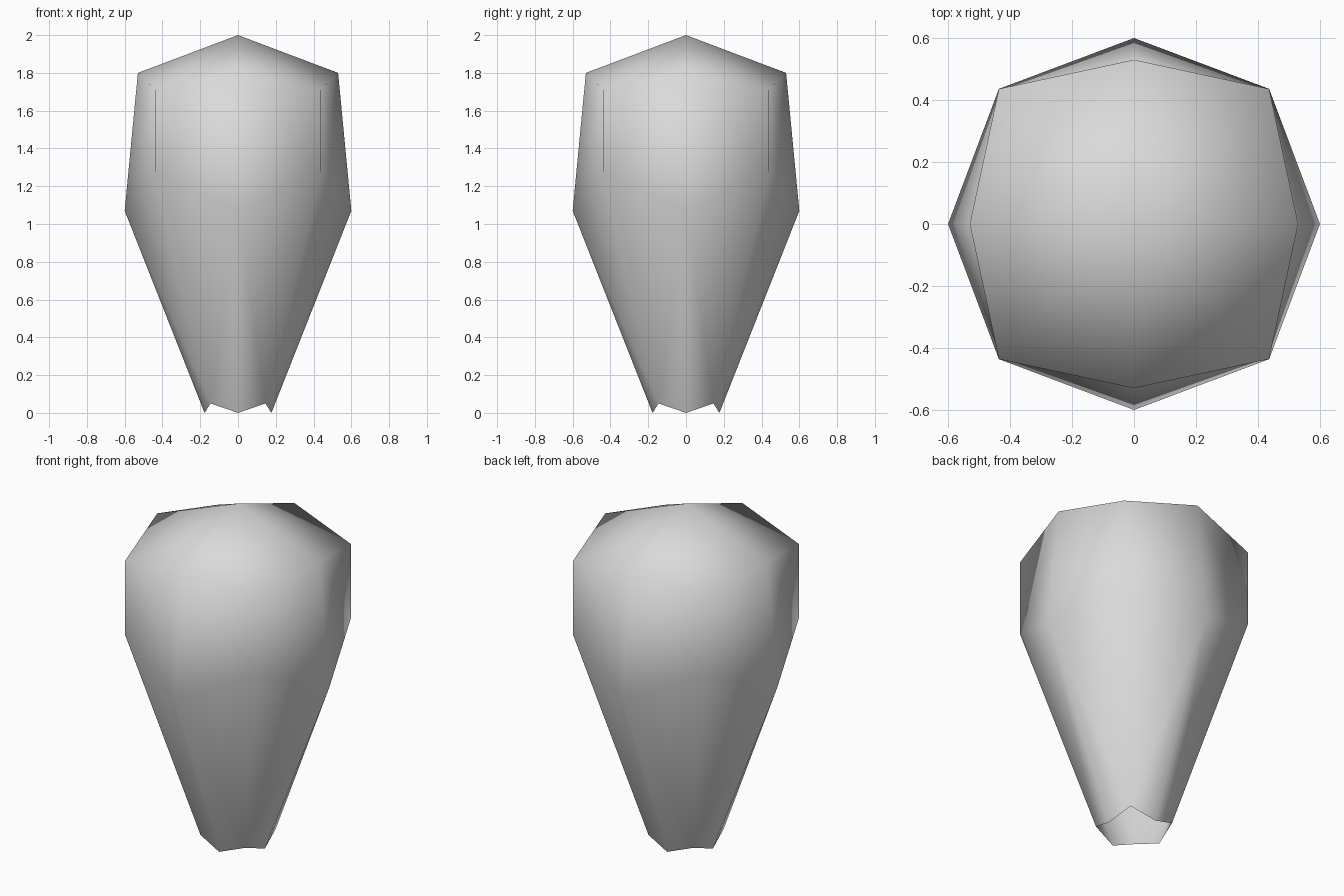
import bpy
import bmesh

cube = bpy.data.objects.get("Cube")
if cube:
    bpy.data.objects.remove(cube, do_unlink=True)

# One flat colour for the whole envelope
fabric = bpy.data.materials.new("light_grey_fabric")
fabric.use_nodes = True
GREY = (0.7, 0.7, 0.7, 1.0)
fabric.diffuse_color = GREY
fabric.node_tree.nodes["Principled BSDF"].inputs["Base Color"].default_value = GREY

# For each level of the cube: (reach, height) on the axes and at the corners
AXIS = {1: (0.53, 1.80), 0: (0.60, 1.07), -1: (0.177, 0.0)}
CORNER = {1: (0.436, 1.71), 0: (0.436, 1.27), -1: (0.145, 0.05)}
CROWN = 2.0

# Start from a cube with every face split in four
bm = bmesh.new()
bmesh.ops.create_cube(bm, size=2)
bmesh.ops.subdivide_edges(bm, edges=bm.edges[:], cuts=1, use_grid_fill=True)

# Open mouth at the bottom
mouth = [v for v in bm.verts if v.co.z < -0.5 and v.co.xy.length < 0.1]
bmesh.ops.delete(bm, geom=mouth, context='VERTS')

# Pull the cube into a tapered balloon
for v in bm.verts:
    x, y, level = (round(c) for c in v.co)
    if x == 0 and y == 0:
        v.co.z = CROWN
        continue
    reach, height = (CORNER if x and y else AXIS)[level]
    v.co = (x * reach, y * reach, height)

# Split the bent quads along their shorter diagonal
bmesh.ops.triangulate(bm, faces=bm.faces[:], quad_method='SHORT_EDGE')
bmesh.ops.recalc_face_normals(bm, faces=bm.faces[:])
for f in bm.faces:
    f.smooth = True

mesh = bpy.data.meshes.new("balloon_envelope")
bm.to_mesh(mesh)
bm.free()
mesh.materials.append(fabric)
envelope = bpy.data.objects.new("balloon_envelope", mesh)
bpy.context.collection.objects.link(envelope)
